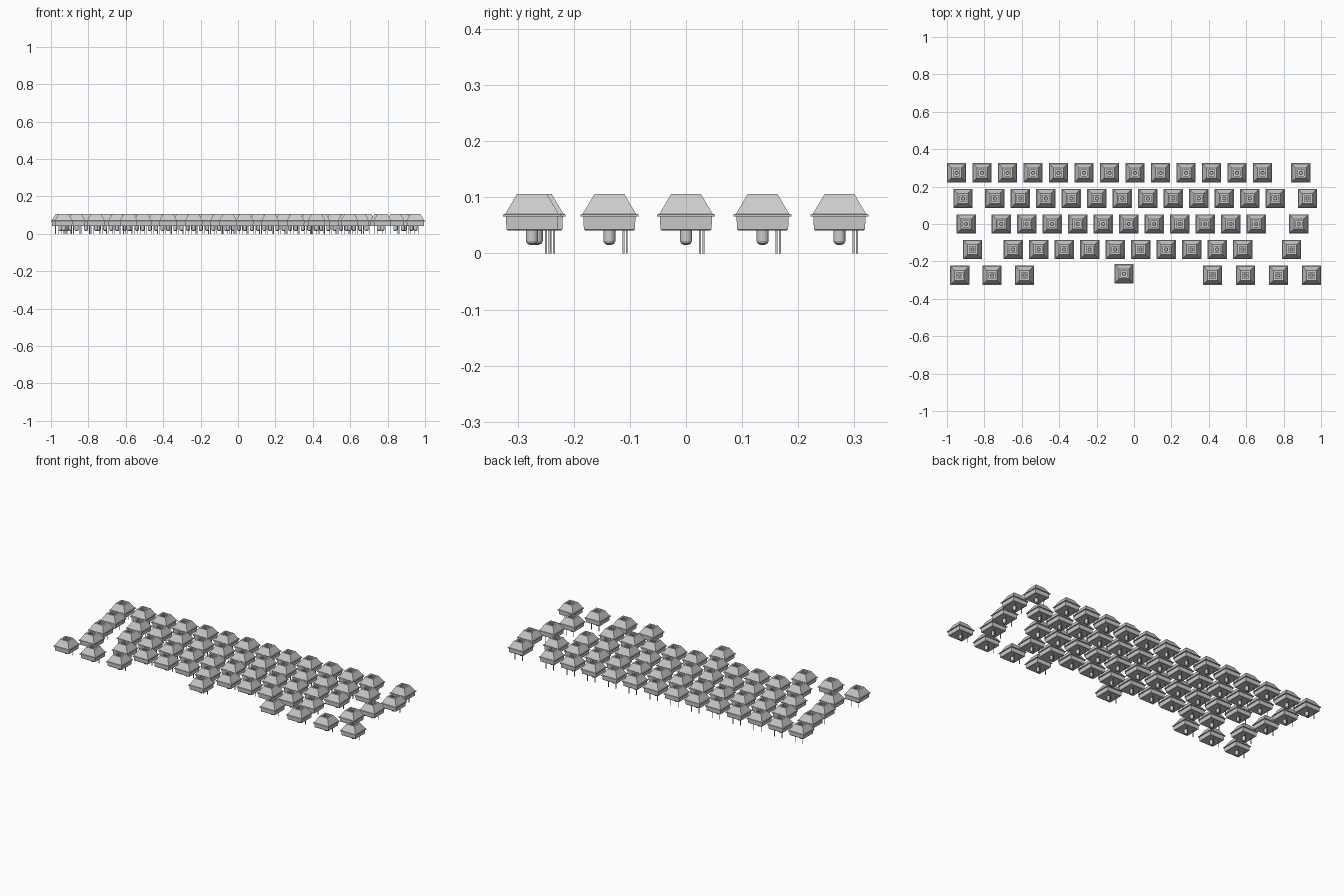
import bpy, bmesh, math

if "Cube" in bpy.data.objects:
    bpy.data.objects.remove(bpy.data.objects["Cube"])

U = 0.1363      # key pitch
X0 = -0.9485    # centre of the first key in the back row


def loft(bm, profile, sides, cx=0.0, cy=0.0):
    """Stack n-sided rings (radius, z), cap both ends."""
    turn = math.pi / sides if sides == 4 else 0.0
    k = math.sqrt(2) if sides == 4 else 1.0   # squares are given by half width
    rings = []
    for r, z in profile:
        rings.append([bm.verts.new((cx + r * k * math.cos(turn + 2 * math.pi * i / sides),
                                    cy + r * k * math.sin(turn + 2 * math.pi * i / sides), z))
                      for i in range(sides)])
    for a, b in zip(rings, rings[1:]):
        for i in range(sides):
            j = (i + 1) % sides
            bm.faces.new((a[i], a[j], b[j], b[i]))
    bm.faces.new(rings[0][::-1])
    bm.faces.new(rings[-1])


def switch_mesh():
    bm = bmesh.new()
    # lower housing
    loft(bm, [(0.0435, 0.041), (0.0455, 0.043), (0.0465, 0.066)], 4)
    # rim and tapered upper housing with a square recess in the top
    loft(bm, [(0.0515, 0.0655), (0.0515, 0.0695), (0.0475, 0.0705),
              (0.0265, 0.106), (0.0165, 0.106), (0.0165, 0.088)], 4)
    # hollow plunger inside the recess
    loft(bm, [(0.011, 0.087), (0.011, 0.102), (0.006, 0.102), (0.006, 0.09)], 16)
    # locating post with rounded tip
    loft(bm, [(0.004, 0.0155), (0.0085, 0.0175), (0.0108, 0.022), (0.0108, 0.043)], 16)
    # two contact pins
    for x, y in ((-0.027, 0.025), (0.018, 0.031)):
        loft(bm, [(0.0016, 0.0), (0.0016, 0.043)], 4, x, y)
    bmesh.ops.recalc_face_normals(bm, faces=bm.faces)
    me = bpy.data.meshes.new("key_switch")
    bm.to_mesh(me)
    bm.free()
    return me


def run(start, count):
    return [X0 + U * (start + i) for i in range(count)]


# rows from back to front: y and switch x positions
rows = [
    ("number_row", 0.2735, run(0, 13) + [0.892]),
    ("upper_row", 0.1365, run(0.25, 1) + run(1.5, 12) + [0.927]),
    ("home_row", 0.0, run(0.375, 1) + run(1.75, 11) + [0.881]),
    ("lower_row", -0.1365, run(0.625, 1) + run(2.22, 10) + [0.842]),
    ("bottom_row", -0.2745, [-0.932, -0.759, -0.585, 0.42, 0.596, 0.772, 0.9485]),
    ("space_bar", -0.266, [-0.053]),
]

mesh = switch_mesh()
for name, y, xs in rows:
    for i, x in enumerate(xs):
        ob = bpy.data.objects.new(f"{name}_switch_{i + 1:02d}", mesh)
        ob.location = (x, y, 0)
        bpy.context.collection.objects.link(ob)
